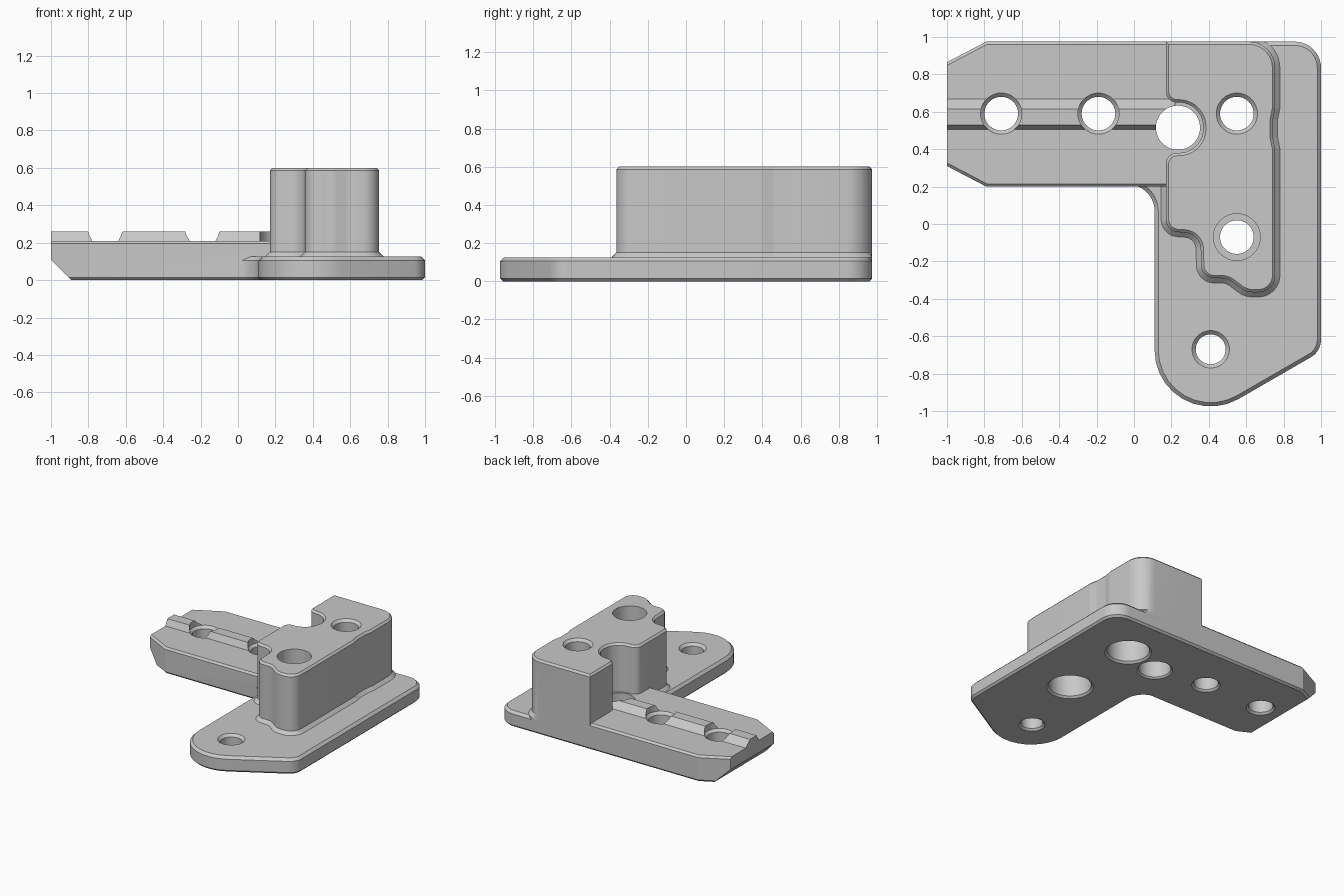
import bpy, bmesh
from math import sin, cos, pi, tan
from mathutils import Vector

if "Cube" in bpy.data.objects:
    bpy.data.objects.remove(bpy.data.objects["Cube"])

BACK = 0.975

grey = bpy.data.materials.new("plain_grey")
grey.use_nodes = True
grey.diffuse_color = (0.58, 0.58, 0.58, 1)
grey.node_tree.nodes["Principled BSDF"].inputs["Base Color"].default_value = (0.58, 0.58, 0.58, 1)


def loft(name, rings):
    """Closed solid through rings of equal point count."""
    bm = bmesh.new()
    loops = [[bm.verts.new(p) for p in ring] for ring in rings]
    n = len(loops[0])
    for a, b in zip(loops, loops[1:]):
        for i in range(n):
            j = (i + 1) % n
            bm.faces.new((a[i], a[j], b[j], b[i]))
    bm.faces.new(loops[0][::-1])
    bm.faces.new(loops[-1])
    bmesh.ops.recalc_face_normals(bm, faces=bm.faces)
    mesh = bpy.data.meshes.new(name)
    bm.to_mesh(mesh)
    bm.free()
    mesh.materials.append(grey)
    ob = bpy.data.objects.new(name, mesh)
    bpy.context.collection.objects.link(ob)
    return ob


def rounded(corners, steps=10):
    """Counter-clockwise outline with a fillet radius at each corner."""
    pts = []
    for i, (x, y, r) in enumerate(corners):
        p = Vector((x, y))
        a = (Vector(corners[i - 1][:2]) - p).normalized()
        b = (Vector(corners[(i + 1) % len(corners)][:2]) - p).normalized()
        if r == 0:
            pts.append(p)
            continue
        half = a.angle(b) / 2
        centre = p + (a + b).normalized() * (r / sin(half))
        start = p + a * (r / tan(half)) - centre
        end = p + b * (r / tan(half)) - centre
        sweep = pi - 2 * half
        for k in range(steps + 1):
            t = sweep * k / steps
            pts.append(centre + (start * sin(sweep - t) + end * sin(t)) / sin(sweep))
    return pts


def offset(pts, d, z):
    """Outline grown by d at height z, kept flush with the back."""
    ring = []
    for i, p in enumerate(pts):
        e1 = (p - pts[i - 1]).normalized()
        e2 = (pts[(i + 1) % len(pts)] - p).normalized()
        n1, n2 = Vector((e1.y, -e1.x)), Vector((e2.y, -e2.x))
        q = p + (n1 + n2) * (d / (1 + n1.dot(n2)))
        ring.append((q.x, min(q.y, BACK), z))
    return ring


def slab(name, corners, levels):
    pts = rounded(corners)
    return loft(name, [offset(pts, d, z) for d, z in levels])


def bore(name, x, y, profile, n=48):
    return loft(name, [[(x + r * cos(2 * pi * k / n), y + r * sin(2 * pi * k / n), z)
                        for k in range(n)] for r, z in profile])


def combine(target, other, operation):
    mod = target.modifiers.new(other.name, "BOOLEAN")
    mod.object, mod.operation, mod.solver = other, operation, "EXACT"
    bpy.context.view_layer.objects.active = target
    bpy.ops.object.modifier_apply(modifier=mod.name)
    bpy.data.objects.remove(other)


# Flat leg plate with a rounded toe and a fillet into the arm
body = slab("bracket_body", [
    (1, BACK, 0.14), (-0.1, BACK, 0), (-0.1, 0.21, 0), (0.11, 0.21, 0.14),
    (0.11, -1.195, 0.3), (1, -0.681, 0.11)],
    [(-0.015, 0), (0, 0.015), (0, 0.105), (-0.02, 0.125)])

# Thicker arm with clipped corners
arm = slab("arm", [
    (0.4, BACK, 0), (-0.79, BACK, 0), (-1.05, 0.839, 0),
    (-1.05, 0.336, 0), (-0.79, 0.2, 0), (0.4, 0.2, 0)],
    [(-0.015, 0), (0, 0.015), (0, 0.195), (-0.015, 0.21)])

# Raised rail along the arm
rail_profile = [(0.505, 0.18), (0.505, 0.21), (0.53, 0.26), (0.615, 0.26), (0.668, 0.21), (0.668, 0.18)]
rail = loft("rail", [[(x, y, z) for y, z in rail_profile] for x in (-1.05, 0.22)])

# Tall block with a notch, wavy foot and flared base
tower = slab("tower", [
    (0.755, BACK, 0.14), (0.17, BACK, 0), (0.17, 0.65, 0.06), (0.37, 0.65, 0.13),
    (0.37, 0.38, 0.13), (0.17, 0.38, 0.06), (0.17, -0.04, 0.07), (0.355, -0.05, 0.09),
    (0.36, -0.29, 0.07), (0.5, -0.29, 0.1), (0.6, -0.365, 0.1), (0.755, -0.365, 0.09),
    (0.755, 0.4, 0.05), (0.743, 0.46, 0.05), (0.743, 0.56, 0.05), (0.755, 0.62, 0.05)],
    [(0.025, 0.09), (0.025, 0.125), (0, 0.15), (0, 0.585), (-0.015, 0.6)])

for part in (arm, rail, tower):
    combine(body, part, "UNION")

# Square end face with a sloped underside
end_profile = [(-1.3, -0.1), (-0.79, -0.1), (-1, 0.11), (-1, 0.4), (-1.3, 0.4)]
combine(body, loft("end_cutter", [[(x, y, z) for x, z in end_profile] for y in (0, 1.2)]), "DIFFERENCE")

# Screw holes, chamfered or counterbored
arm_hole = [(0.125, -0.02), (0.09, 0.015), (0.09, 0.19), (0.11, 0.21), (0.11, 0.3)]
holes = [
    (-0.71, 0.59, arm_hole),
    (-0.19, 0.59, arm_hole),
    (0.235, 0.515, [(0.15, -0.02), (0.118, 0.012), (0.118, 0.3)]),
    (0.55, 0.59, [(0.19, -0.02), (0.155, 0.015), (0.155, 0.25), (0.09, 0.25),
                  (0.09, 0.58), (0.13, 0.62)]),
    (0.55, -0.07, [(0.19, -0.02), (0.155, 0.015), (0.155, 0.2), (0.09, 0.2),
                   (0.09, 0.35), (0.125, 0.35), (0.125, 0.62)]),
    (0.41, -0.67, [(0.115, -0.02), (0.08, 0.015), (0.08, 0.105), (0.12, 0.145)]),
]
for x, y, profile in holes:
    combine(body, bore("hole_cutter", x, y, profile), "DIFFERENCE")

# Smooth curved walls, crisp edges
bpy.ops.object.select_all(action="DESELECT")
body.select_set(True)
bpy.context.view_layer.objects.active = body
bpy.ops.object.shade_smooth_by_angle(angle=pi / 7)
